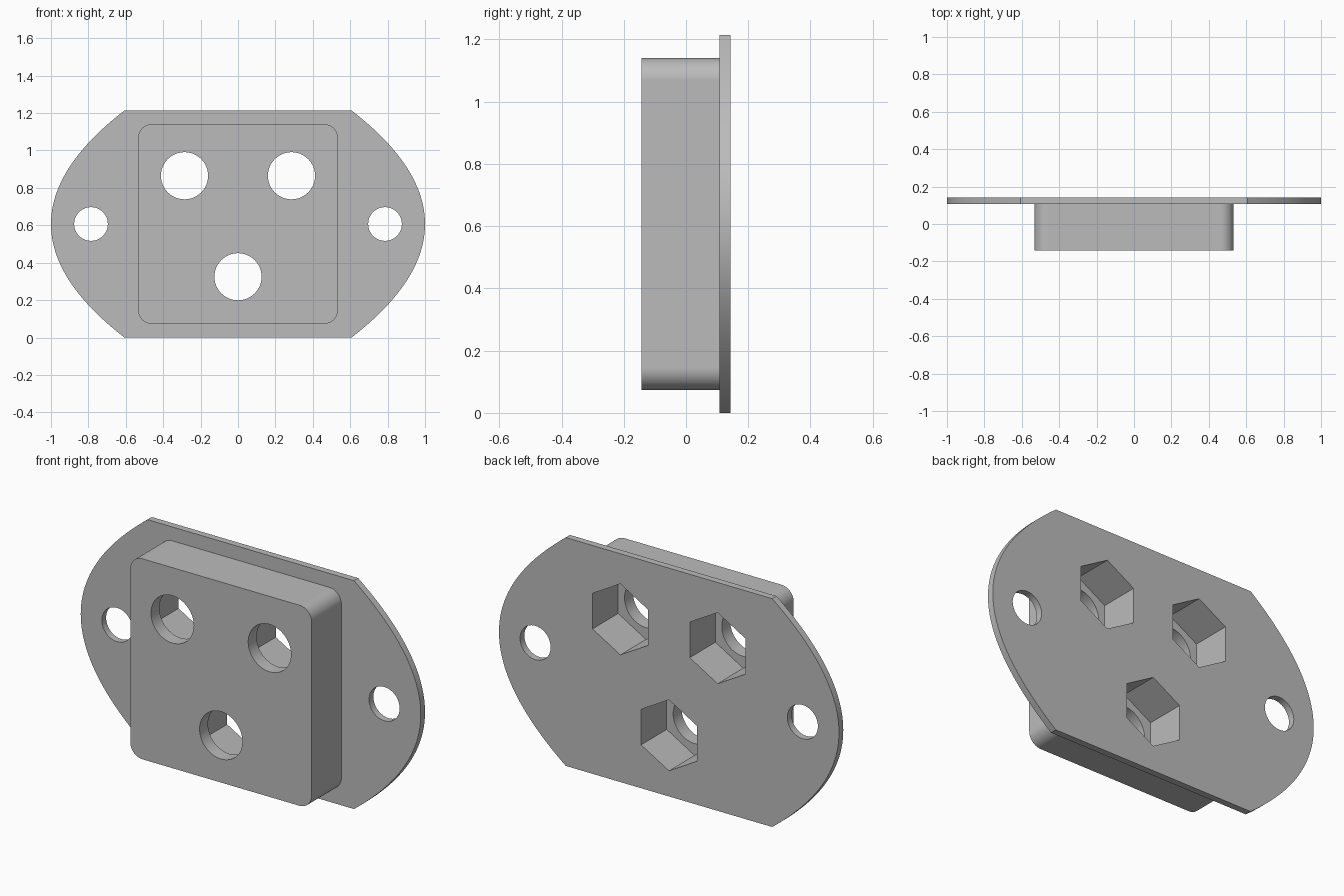
import bpy, bmesh
from math import cos, sin, pi, radians

cube = bpy.data.objects.get("Cube")
if cube:
    bpy.data.objects.remove(cube, do_unlink=True)

BACK, SEAM, FRONT = 0.143, 0.107, -0.143
HEIGHT = 1.214
MID = HEIGHT / 2
LIP = 0.071          # material left in front of each hexagonal pocket

grey = bpy.data.materials.new("plain grey")
grey.use_nodes = True
grey.diffuse_color = (0.5, 0.5, 0.5, 1)
grey.node_tree.nodes["Principled BSDF"].inputs["Base Color"].default_value = (0.5, 0.5, 0.5, 1)


def prism(name, outline, y0, y1):
    """Extrude an (x, z) outline from y0 to y1."""
    bm = bmesh.new()
    face = bm.faces.new([bm.verts.new((x, y0, z)) for x, z in outline])
    new = bmesh.ops.extrude_face_region(bm, geom=[face])["geom"]
    bmesh.ops.translate(bm, vec=(0, y1 - y0, 0),
                        verts=[v for v in new if isinstance(v, bmesh.types.BMVert)])
    bmesh.ops.recalc_face_normals(bm, faces=bm.faces)
    mesh = bpy.data.meshes.new(name)
    bm.to_mesh(mesh)
    bm.free()
    mesh.materials.append(grey)
    obj = bpy.data.objects.new(name, mesh)
    bpy.context.collection.objects.link(obj)
    return obj


def polygon(cx, cz, r, sides):
    """Regular polygon with a corner at the top."""
    return [(cx + r * sin(2 * pi * i / sides), cz + r * cos(2 * pi * i / sides))
            for i in range(sides)]


def combine(target, tool, operation):
    mod = target.modifiers.new("combine", 'BOOLEAN')
    mod.object, mod.operation, mod.solver = tool, operation, 'EXACT'
    bpy.context.view_layer.objects.active = target
    bpy.ops.object.modifier_apply(modifier=mod.name)
    bpy.data.objects.remove(tool, do_unlink=True)


# Flange plate: flat top and bottom, bowed sides
steps = 48
side = [(1 - 0.393 * t * t, MID + MID * t)
        for t in (2 * i / steps - 1 for i in range(steps + 1))]
body = prism("flanged_housing", side + [(-x, z) for x, z in reversed(side)], SEAM, BACK)

# Front block with rounded corners
half, radius, arc = 0.533, 0.071, 12
block = []
for k, (sx, sz) in enumerate([(1, 1), (-1, 1), (-1, -1), (1, -1)]):
    for i in range(arc + 1):
        a = (k + i / arc) * pi / 2
        block.append((sx * (half - radius) + radius * cos(a),
                      MID + sz * (half - radius) + radius * sin(a)))
combine(body, prism("front_block", block, FRONT, SEAM + 0.015), 'UNION')

# Round through holes, each opening into a hexagonal pocket at the back
for x, z in [(-0.286, 0.865), (0.286, 0.865), (0, 0.325)]:
    combine(body, prism("pocket_cutter", polygon(x, z, 0.189, 6), FRONT + LIP, BACK + 0.1), 'DIFFERENCE')
    combine(body, prism("hole_cutter", polygon(x, z, 0.126, 64), FRONT - 0.1, BACK + 0.05), 'DIFFERENCE')

# Screw holes in the flange ears
for x in (-0.786, 0.786):
    combine(body, prism("ear_cutter", polygon(x, MID, 0.09, 48), 0, BACK + 0.1), 'DIFFERENCE')

# Smooth curved walls, crisp edges
bpy.ops.object.select_all(action='DESELECT')
body.select_set(True)
bpy.context.view_layer.objects.active = body
bpy.ops.object.shade_smooth_by_angle(angle=radians(30))
normals = body.modifiers.new("even_normals", 'WEIGHTED_NORMAL')
normals.keep_sharp = True
